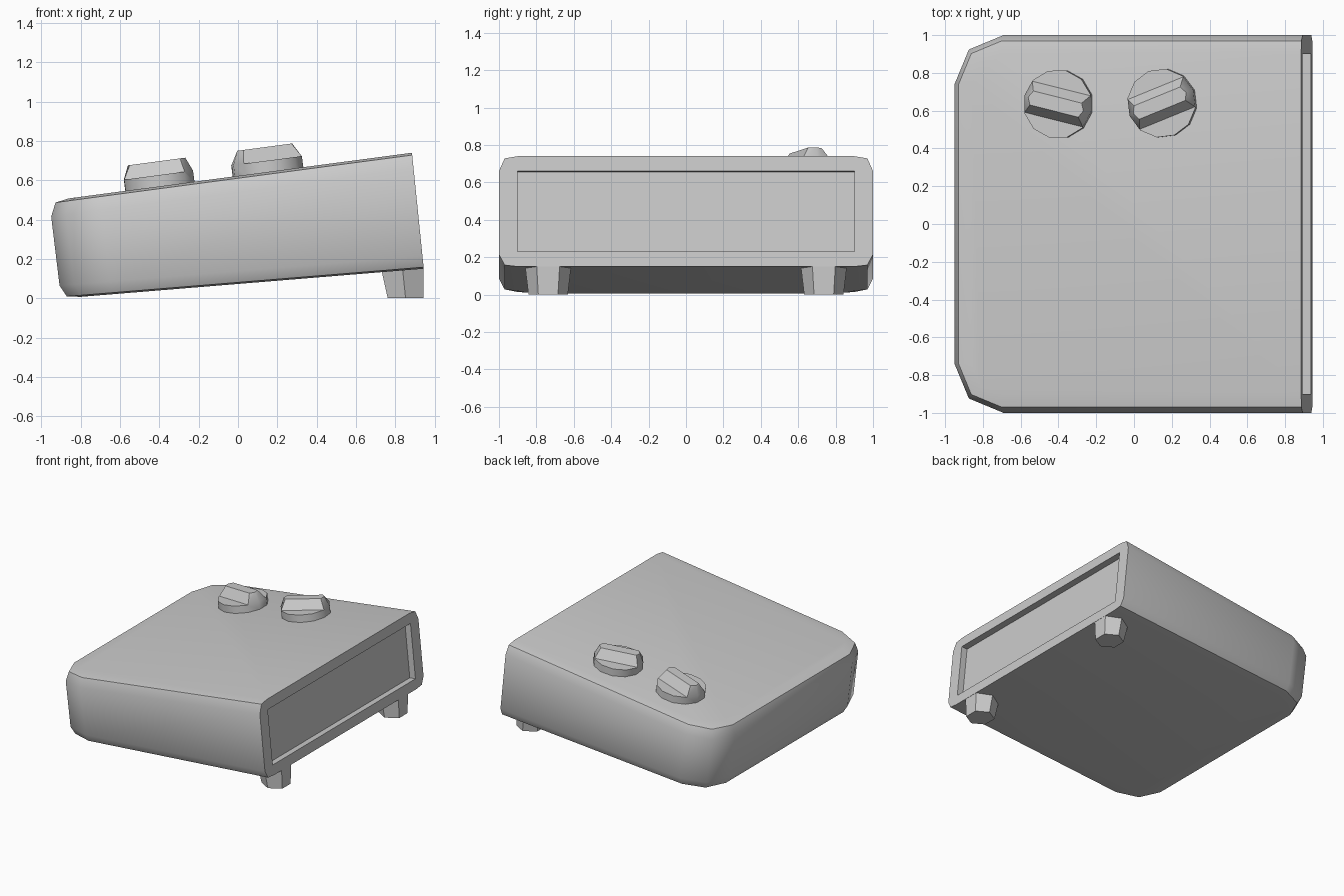
import bpy, bmesh, math
from mathutils import Matrix, Vector

if "Cube" in bpy.data.objects:
    bpy.data.objects.remove(bpy.data.objects["Cube"])


def finish(name, bm, angle):
    bmesh.ops.remove_doubles(bm, verts=bm.verts, dist=0.0005)
    bmesh.ops.recalc_face_normals(bm, faces=bm.faces)
    mesh = bpy.data.meshes.new(name)
    bm.to_mesh(mesh)
    bm.free()
    obj = bpy.data.objects.new(name, mesh)
    bpy.context.collection.objects.link(obj)
    bpy.ops.object.select_all(action='DESELECT')
    obj.select_set(True)
    bpy.context.view_layer.objects.active = obj
    bpy.ops.object.shade_smooth_by_angle(angle=math.radians(angle))
    return obj


def loft(bm, rings, closed=True):
    loops = [[bm.verts.new(p) for p in r] for r in rings]
    n = len(loops[0])
    for a, b in zip(loops, loops[1:]):
        for i in range(n if closed else n - 1):
            j = (i + 1) % n
            bm.faces.new((a[i], a[j], b[j], b[i]))
    return loops


def bottom(x):
    return max(0.0, 0.15 - 0.082 * (0.945 - x))


def top(x):
    return 0.74 - 0.133 * (0.945 - x)


# Wedge housing: outline rings with rounded rear corners and soft edges
def outline(d, upper, off):
    r = 0.26 - d
    pts = [(0.945, 1 - d)]
    for sy, angles in ((1, (90, 135, 180)), (-1, (180, 225, 270))):
        for a in angles:
            a = math.radians(a)
            pts.append((-0.64 + r * math.cos(a), sy * 0.74 + r * math.sin(a)))
    pts.append((0.945, d - 1))
    out = []
    for x, y in pts:
        lo, hi = bottom(x), top(x)
        z = hi - off if upper else lo + off
        out.append(Vector((x - 0.06 * (z - lo) / (hi - lo), y, z)))
    return out


levels = [(0.10, 0, 0), (0.03, 0, 0.008), (0, 0, 0.065),
          (0, 1, 0.08), (0.03, 1, 0.012), (0.10, 1, 0)]
bm = bmesh.new()
loops = loft(bm, [outline(*lv) for lv in levels], closed=False)
bm.faces.new(loops[0])
bm.faces.new(loops[-1])

# Recessed panel in the open end of the housing
rim = [l[0].co.copy() for l in loops] + [l[-1].co.copy() for l in reversed(loops)]
edge = []
for p in rim:
    z = 0.66 if p.z > 0.45 else 0.23
    edge.append(Vector((0.945 - 0.06 * (z - 0.15) / 0.59, math.copysign(0.9, p.y), z)))
back = [p + Vector((-0.05, 0, -0.005)) for p in edge]
loft(bm, [rim, edge, back])
bm.faces.new([bm.verts.new(back[i]) for i in (0, 5, 6, 11)])
finish("housing", bm, 50)

# Two tapered six-sided feet
for side, label in ((-1, "front"), (1, "rear")):
    rings = []
    for cx, r, low in ((0.8375, 0.1225, False), (0.8525, 0.105, True)):
        ring = []
        for i in range(6):
            a = math.radians(90 + 60 * i)
            x = cx + r * math.cos(a)
            ring.append((x, side * 0.737 + r * math.sin(a), 0 if low else bottom(x) + 0.004))
        rings.append(ring)
    bm = bmesh.new()
    for loop in loft(bm, rings):
        bm.faces.new(loop)
    finish(label + "_foot", bm, 40)


# Turning knobs: twelve-sided disc with a raised grip bar
def knob(name, x, y, turn):
    bm = bmesh.new()
    bmesh.ops.create_circle(bm, cap_ends=True, segments=12, radius=0.183)
    ext = bmesh.ops.extrude_face_region(bm, geom=bm.faces[:])
    for v in ext["geom"]:
        if isinstance(v, bmesh.types.BMVert):
            v.co.z = 0.06
    for v in (-0.085, 0.085):
        caps = [f for f in bm.faces if all(abs(p.co.z - 0.06) < 1e-4 for p in f.verts)]
        geom = caps + list({e for f in caps for e in f.edges}) + list({p for f in caps for p in f.verts})
        bmesh.ops.bisect_plane(bm, geom=geom, plane_co=(0, v, 0.06), plane_no=(0, 1, 0))
    bar = [f for f in bm.faces if all(abs(p.co.z - 0.06) < 1e-4 and abs(p.co.y) < 0.092
                                      for p in f.verts)]
    ext = bmesh.ops.extrude_face_region(bm, geom=bar)
    for v in ext["geom"]:
        if isinstance(v, bmesh.types.BMVert):
            v.co = (v.co.x * 0.83, v.co.y * 0.45, 0.13)
    bmesh.ops.delete(bm, geom=bar, context='FACES')
    obj = finish(name, bm, 40)
    slope = math.atan(0.133)
    obj.matrix_world = (Matrix.Translation((x, y, top(x + 0.06) - 0.003))
                        @ Matrix.Rotation(-slope, 4, 'Y')
                        @ Matrix.Rotation(math.radians(turn), 4, 'Z'))


knob("left_knob", -0.397, 0.635, -14)
knob("right_knob", 0.153, 0.64, 22)
